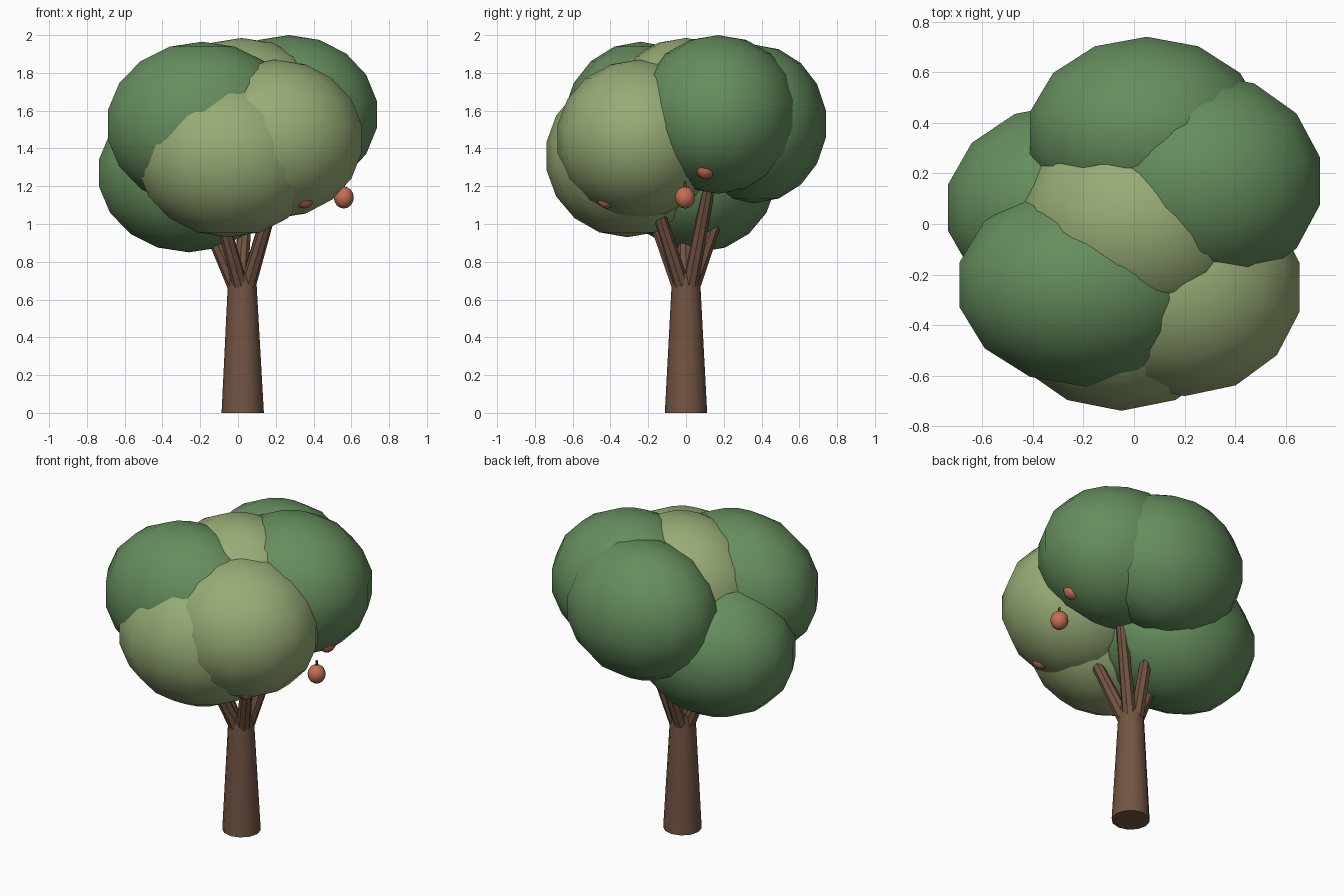
import bpy
import math
from mathutils import Vector

if "Cube" in bpy.data.objects:
    bpy.data.objects.remove(bpy.data.objects["Cube"])


def material(name, rgb):
    m = bpy.data.materials.new(name)
    m.diffuse_color = (*rgb, 1)
    m.use_nodes = True
    m.node_tree.nodes["Principled BSDF"].inputs["Base Color"].default_value = m.diffuse_color
    return m


BARK = material("bark", (0.17, 0.09, 0.055))
DARK = material("dark_leaves", (0.13, 0.27, 0.11))
LIGHT = material("light_leaves", (0.31, 0.41, 0.18))
FRUIT = material("fruit_skin", (0.55, 0.16, 0.09))


def finish(name, mat):
    ob = bpy.context.object
    ob.name = name
    ob.data.materials.append(mat)
    bpy.ops.object.shade_smooth_by_angle(angle=math.radians(40))
    return ob


def limb(name, a, b, r1, r2, sides, mat=BARK):
    """Tapered round post from a to b."""
    a, b = Vector(a), Vector(b)
    d = b - a
    bpy.ops.mesh.primitive_cone_add(vertices=sides, radius1=r1, radius2=r2,
                                    depth=d.length, location=(a + b) / 2)
    bpy.context.object.rotation_euler = d.to_track_quat('Z', 'Y').to_euler()
    return finish(name, mat)


def ball(name, centre, radii, segments, rings, mat):
    """Stretched UV sphere."""
    bpy.ops.mesh.primitive_uv_sphere_add(segments=segments, ring_count=rings,
                                         radius=1, location=centre)
    bpy.context.object.scale = radii
    bpy.ops.object.transform_apply(location=False, rotation=False, scale=True)
    return finish(name, mat)


# Trunk
limb("trunk", (0.025, 0, 0), (0.022, 0, 0.74), 0.112, 0.073, 12)

# Five branches fanning out from the trunk top into the leaves
tips = [(0.21, 0.13, 1.24), (0.05, 0.21, 1.16), (-0.21, -0.01, 1.12),
        (-0.11, -0.20, 1.12), (0.19, -0.17, 1.14)]
for i, tip in enumerate(tips):
    a = math.radians(36 + 72 * i)
    base = (0.022 + 0.04 * math.cos(a), 0.04 * math.sin(a), 0.68)
    limb(f"branch_{i + 1}", base, tip, 0.042, 0.032, 8)

# Leaf clumps: centre, radii, colour
clumps = [
    ((-0.19, -0.24, 1.525), (0.52, 0.41, 0.44), DARK),
    ((0.05, 0.36, 1.53), (0.48, 0.386, 0.42), DARK),
    ((0.27, 0.17, 1.58), (0.484, 0.434, 0.42), DARK),
    ((-0.26, 0.065, 1.27), (0.495, 0.417, 0.42), DARK),
    ((0.20, -0.25, 1.45), (0.474, 0.437, 0.42), LIGHT),
    ((-0.05, -0.31, 1.36), (0.50, 0.435, 0.43), LIGHT),
    ((0.02, 0.0, 1.56), (0.48, 0.43, 0.425), LIGHT),
]
for i, (centre, radii, mat) in enumerate(clumps):
    ball(f"leaf_clump_{i + 1}", centre, radii, 14, 9, mat)

# Fruits with short stems
fruits = [(0.56, -0.005, 1.14), (0.35, -0.42, 1.14), (0.555, 0.105, 1.295)]
for i, (x, y, z) in enumerate(fruits):
    ball(f"fruit_{i + 1}", (x, y, z), (0.053, 0.053, 0.058), 12, 8, FRUIT)
    limb(f"fruit_stem_{i + 1}", (x, y, z + 0.045), (x, y, z + 0.085), 0.008, 0.007, 6)
